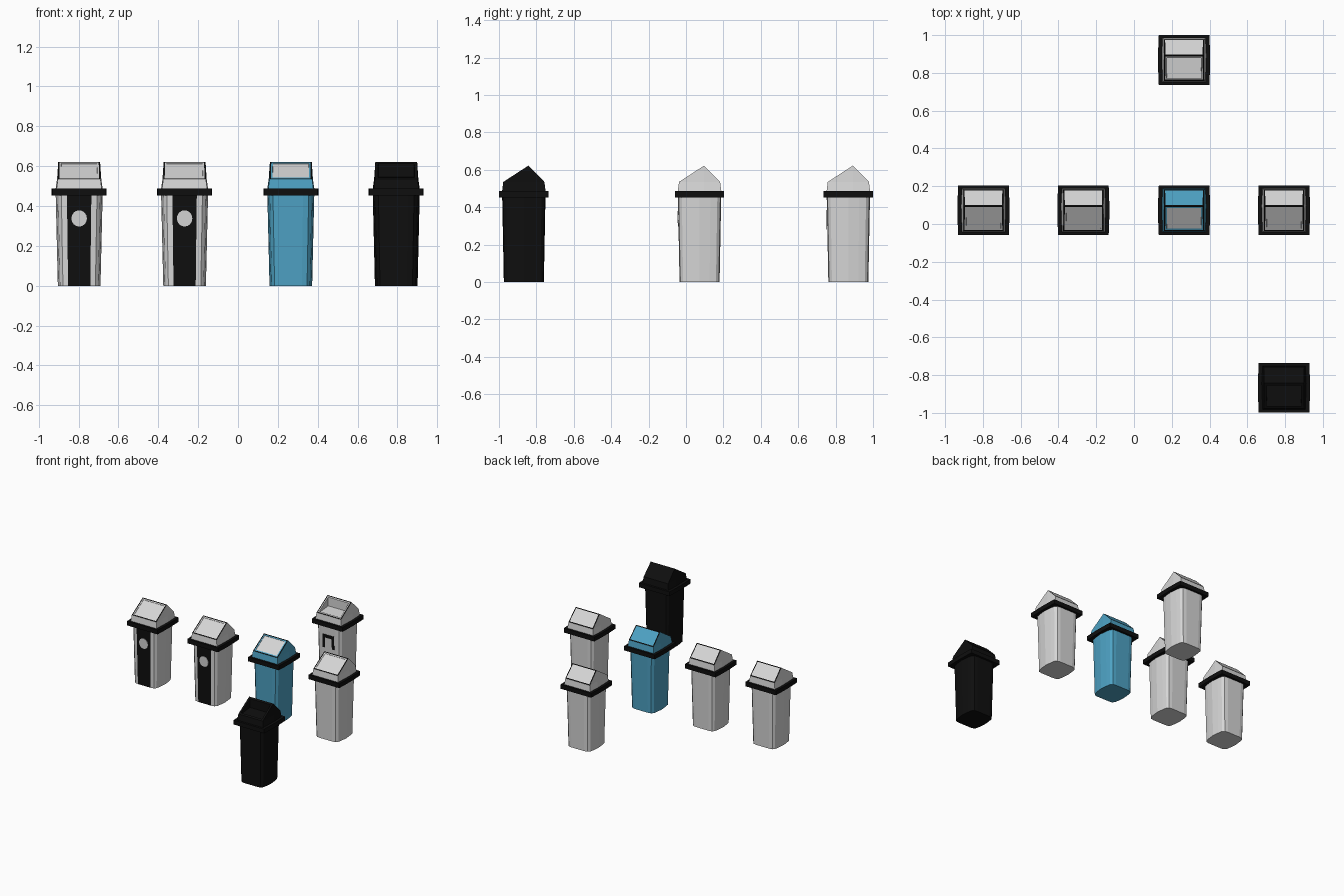
import bpy, bmesh, math
from mathutils import Vector

if "Cube" in bpy.data.objects:
    bpy.data.objects.remove(bpy.data.objects["Cube"])


def material(name, rgb):
    m = bpy.data.materials.new(name)
    m.diffuse_color = (*rgb, 1)
    m.use_nodes = True
    m.node_tree.nodes["Principled BSDF"].inputs["Base Color"].default_value = m.diffuse_color
    return m


GREY = material("light grey", (0.67, 0.67, 0.67))
BLACK = material("black", (0.0045, 0.0045, 0.0045))
BLUE = material("blue", (0.075, 0.36, 0.55))

# quarter outlines (front right), as fractions of half width and half depth
BODY = [(0.52, -1), (0.76, -0.96), (0.89, -0.82), (0.95, -0.5)]
RIM = [(0.97, -1), (0.99, -0.5)]


def ring(quarter, w, d, z):
    right = quarter + [(1, 0)] + [(x, -y) for x, y in reversed(quarter)]
    loop = right + [(-x, y) for x, y in reversed(right) ]
    return [Vector((x * w, y * d, z)) for x, y in loop]


def loft(bm, rings):
    """Skin stacked rings and cap both ends."""
    vs = [[bm.verts.new(p) for p in r] for r in rings]
    n = len(vs[0])
    for a, b in zip(vs, vs[1:]):
        for i in range(n):
            j = (i + 1) % n
            bm.faces.new((a[i], a[j], b[j], b[i]))
    bm.faces.new(vs[0][::-1])
    bm.faces.new(vs[-1])


def finish(bm, name, loc, mats):
    bmesh.ops.recalc_face_normals(bm, faces=bm.faces)
    me = bpy.data.meshes.new(name)
    bm.to_mesh(me)
    bm.free()
    for m in mats:
        me.materials.append(m)
    ob = bpy.data.objects.new(name, me)
    ob.location = loc
    bpy.context.collection.objects.link(ob)
    return ob


def body(loc, mat, striped):
    bm = bmesh.new()
    loft(bm, [ring(BODY, 0.107, 0.107, 0), ring(BODY, 0.118, 0.116, 0.465)])
    bmesh.ops.recalc_face_normals(bm, faces=bm.faces)
    for f in bm.faces:  # the flat front face carries the stripe
        if striped and f.normal.y < -0.99:
            f.material_index = 1
    finish(bm, "bin_body", loc, [mat, BLACK])


def rim(loc):
    bm = bmesh.new()
    loft(bm, [ring(RIM, 0.138, 0.132, 0.453), ring(RIM, 0.138, 0.132, 0.487)])
    finish(bm, "bin_rim", loc, [BLACK])


def lid(loc, mat, flap_mat, opened):
    bm = bmesh.new()
    ridge_y, eave, top = 0.024, 0.535, 0.622

    def level(w, bulge, d, z):
        pts = [(w, -d), (bulge, ridge_y), (w, d), (-w, d), (-bulge, ridge_y), (-w, -d)]
        return [bm.verts.new((x, y, z)) for x, y in pts]

    a = level(0.114, 0.119, 0.117, 0.48)
    b = level(0.107, 0.111, 0.11, eave)
    for i in range(6):
        j = (i + 1) % 6
        bm.faces.new((a[i], a[j], b[j], b[i]))
    bm.faces.new(a[::-1])
    r = bm.verts.new((0.105, ridge_y, top))
    l = bm.verts.new((-0.105, ridge_y, top))
    for tri in ((b[0], b[1], r), (b[1], b[2], r), (b[3], b[4], l), (b[4], b[5], l)):
        bm.faces.new(tri)
    front = bm.faces.new((b[5], b[0], r, l))
    back = bm.faces.new((b[2], b[3], l, r))
    bmesh.ops.recalc_face_normals(bm, faces=bm.faces)

    # black frame around each slope
    for f in (front, back):
        border = bmesh.ops.inset_region(bm, faces=[f], thickness=0.010)["faces"]
        for e in border:
            e.material_index = 1
    # swing flap: nearly flush, or pushed in to leave an opening
    bmesh.ops.inset_region(bm, faces=[front], thickness=0.011)
    front.material_index = 2
    if opened:
        bmesh.ops.inset_region(bm, faces=[front], thickness=0.0005)
        for v in front.verts:
            v.co.z = 0.533 + (0.012 if v.co.y > -0.03 else 0)
    else:
        bmesh.ops.inset_region(bm, faces=[front], thickness=0.001, depth=-0.002)
    finish(bm, "bin_lid", loc, [mat, BLACK, flap_mat])


def plate(name, loc, outline, mat):
    """Thin plate on the sloping front; outline in x and z."""
    bm = bmesh.new()
    face = bm.faces.new([bm.verts.new((x, -0.1075 - z * 0.0194, z)) for x, z in outline])
    ext = bmesh.ops.extrude_face_region(bm, geom=[face])["geom"]
    for v in ext:
        if isinstance(v, bmesh.types.BMVert):
            v.co.y -= 0.003
    finish(bm, name, loc, [mat])


def make_bin(x, y, mat=GREY, flap=GREY, opened=False, striped=False, arch=False):
    loc = (x, y, 0)
    body(loc, mat, striped)
    rim(loc)
    lid(loc, mat, flap, opened)
    if striped:  # round badge on the stripe
        pts = [(0.039 * math.cos(t * math.pi / 8), 0.338 + 0.041 * math.sin(t * math.pi / 8))
               for t in range(16)]
        plate("round_badge", loc, pts, GREY)
    if arch:  # dark arch on the front
        plate("front_arch", loc, [(-0.05, 0.28), (-0.03, 0.28), (-0.03, 0.36), (0.03, 0.36),
                                  (0.03, 0.28), (0.05, 0.28), (0.05, 0.385), (-0.05, 0.385)], BLACK)


make_bin(-0.797, 0.0725, striped=True)
make_bin(-0.268, 0.0725, striped=True)
make_bin(0.265, 0.0725, mat=BLUE)
make_bin(0.794, 0.0725)
make_bin(0.265, 0.868, opened=True, arch=True)
make_bin(0.794, -0.867, mat=BLACK, flap=BLACK, opened=True)
